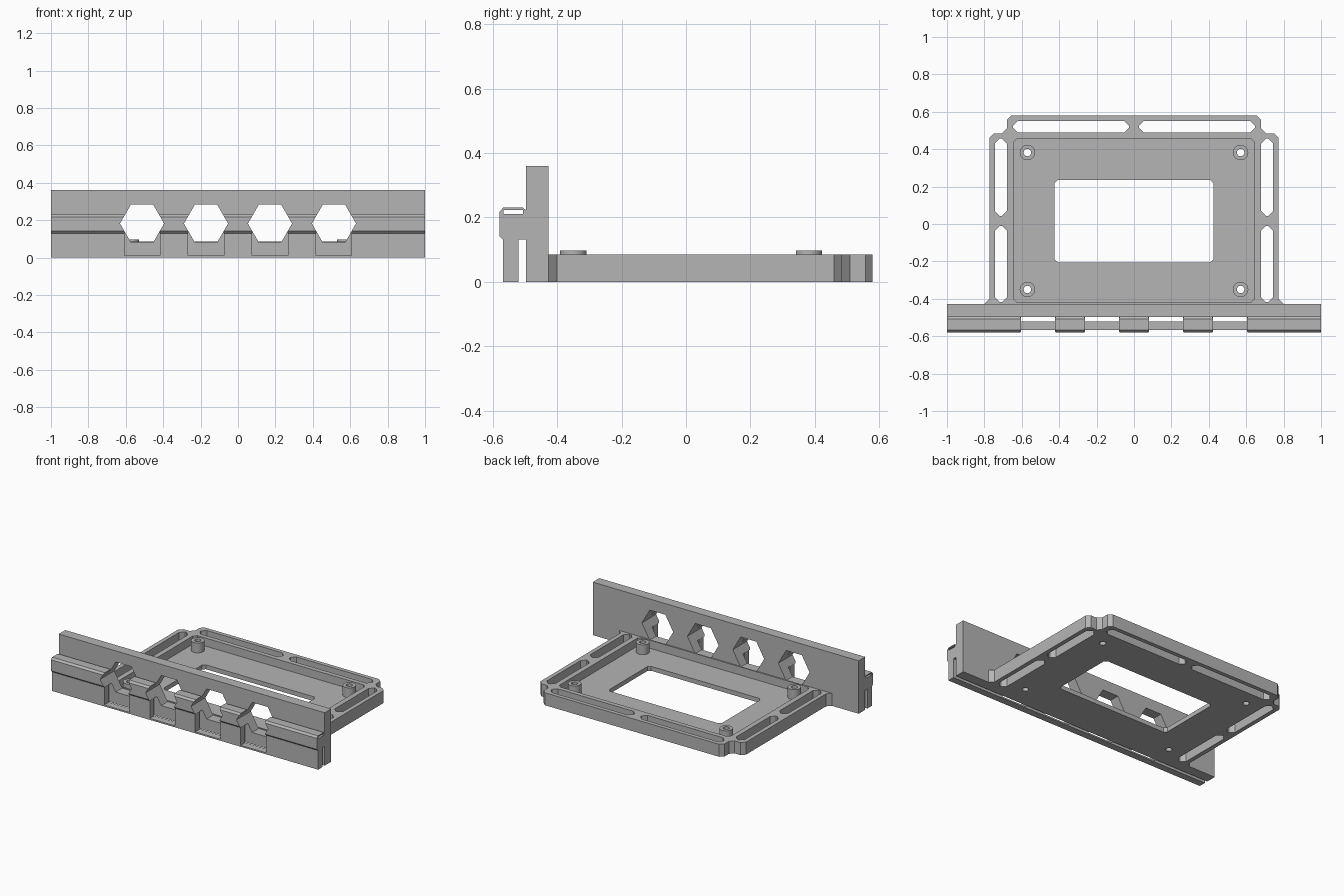
import bpy
import bmesh
import math
from mathutils import Vector

if "Cube" in bpy.data.objects:
    bpy.data.objects.remove(bpy.data.objects["Cube"], do_unlink=True)

# Single grey finish
grey = bpy.data.materials.new("plain_grey")
grey.use_nodes = True
colour = (0.46, 0.46, 0.46, 1)
grey.diffuse_color = colour
grey.node_tree.nodes["Principled BSDF"].inputs["Base Color"].default_value = colour


def prism(name, profile, axis, start, end):
    """Extrude a 2D profile along an axis: x uses (y,z), y uses (x,z), z uses (x,y)."""
    i = "xyz".index(axis)
    bm = bmesh.new()

    def place(p, t):
        c = list(p)
        c.insert(i, t)
        return bm.verts.new(c)

    low = bm.faces.new([place(p, start) for p in profile])
    ext = bmesh.ops.extrude_face_region(bm, geom=[low], use_keep_orig=True)
    shift = Vector((0, 0, 0))
    shift[i] = end - start
    moved = [g for g in ext["geom"] if isinstance(g, bmesh.types.BMVert)]
    bmesh.ops.translate(bm, verts=moved, vec=shift)
    bmesh.ops.recalc_face_normals(bm, faces=bm.faces)
    mesh = bpy.data.meshes.new(name)
    bm.to_mesh(mesh)
    bm.free()
    mesh.materials.append(grey)
    obj = bpy.data.objects.new(name, mesh)
    bpy.context.collection.objects.link(obj)
    return obj


def rect(x0, x1, y0, y1, c=0.0):
    """Rectangle with chamfered corners."""
    if not c:
        return [(x0, y0), (x1, y0), (x1, y1), (x0, y1)]
    return [(x0 + c, y0), (x1 - c, y0), (x1, y0 + c), (x1, y1 - c),
            (x1 - c, y1), (x0 + c, y1), (x0, y1 - c), (x0, y0 + c)]


def ngon(x, y, r, n):
    return [(x + r * math.cos(2 * math.pi * k / n),
             y + r * math.sin(2 * math.pi * k / n)) for k in range(n)]


def cut(obj, profile, axis, start, end):
    """Subtract a prism from an object."""
    cutter = prism("cutter", profile, axis, start, end)
    cutter.hide_render = True
    mod = obj.modifiers.new("cut", 'BOOLEAN')
    mod.operation = 'DIFFERENCE'
    mod.solver = 'EXACT'
    mod.object = cutter
    bpy.context.view_layer.objects.active = obj
    bpy.ops.object.modifier_apply(modifier=mod.name)
    bpy.data.objects.remove(cutter, do_unlink=True)


BACK, FRONT = -0.427, -0.497     # wall faces
FLOOR, RIM = 0.03, 0.085         # tray heights

# Tray with stepped, chamfered outline
half = [(0.80, BACK), (0.773, -0.40), (0.773, 0.46), (0.748, 0.485),
        (0.705, 0.485), (0.68, 0.51), (0.68, 0.557), (0.655, 0.58)]
outline = half + [(-x, y) for x, y in reversed(half)]
tray = prism("tray", outline, "z", 0, RIM)
cut(tray, rect(-0.645, 0.645, -0.418, 0.457, 0.02), "z", FLOOR, 0.2)
cut(tray, rect(-0.424, 0.424, -0.207, 0.235, 0.017), "z", -0.1, 0.2)

# Strap slots around the rim
for s in (-1, 1):
    x0, x1 = sorted((s * 0.027, s * 0.647))
    cut(tray, rect(x0, x1, 0.488, 0.552, 0.026), "z", -0.1, 0.2)
    x0, x1 = sorted((s * 0.68, s * 0.744))
    for y0, y1 in ((-0.418, -0.01), (0.043, 0.457)):
        cut(tray, rect(x0, x1, y0, y1, 0.026), "z", -0.1, 0.2)

# Screw standoffs with through holes
for x, side in ((-0.57, "right"), (0.57, "left")):
    for y, end in ((-0.35, "front"), (0.382, "back")):
        post = prism(f"standoff_{end}_{side}", ngon(x, y, 0.041, 32), "z", FLOOR, 0.097)
        for part in (post, tray):
            cut(part, ngon(x, y, 0.02, 24), "z", -0.1, 0.2)
        bpy.context.view_layer.objects.active = post
        post.select_set(True)
        bpy.ops.object.shade_smooth_by_angle(angle=math.radians(30))
        post.select_set(False)

# Upright wall and the hooked rail on its front
wall = prism("mounting_wall", rect(FRONT, BACK, 0, 0.36), "x", -1, 1)
hook = [(FRONT, 0.132), (-0.52, 0.132), (-0.52, 0), (-0.568, 0), (-0.568, 0.13),
        (-0.58, 0.142), (-0.58, 0.217), (-0.568, 0.23), (-0.507, 0.23), (FRONT, 0.223)]
rail = prism("hooked_rail", hook, "x", -1, 1)
cut(rail, rect(-0.567, -0.507, 0.211, 0.223), "x", -1.1, 1.1)

# Hexagonal openings and the notches below them
for k in range(4):
    x = -0.513 + 0.342 * k
    for part in (wall, rail):
        cut(part, ngon(x, 0.182, 0.118, 6), "y", -0.7, -0.3)
    cut(rail, rect(x - 0.095, x + 0.095, 0.01, 0.134), "y", -0.7, FRONT)
